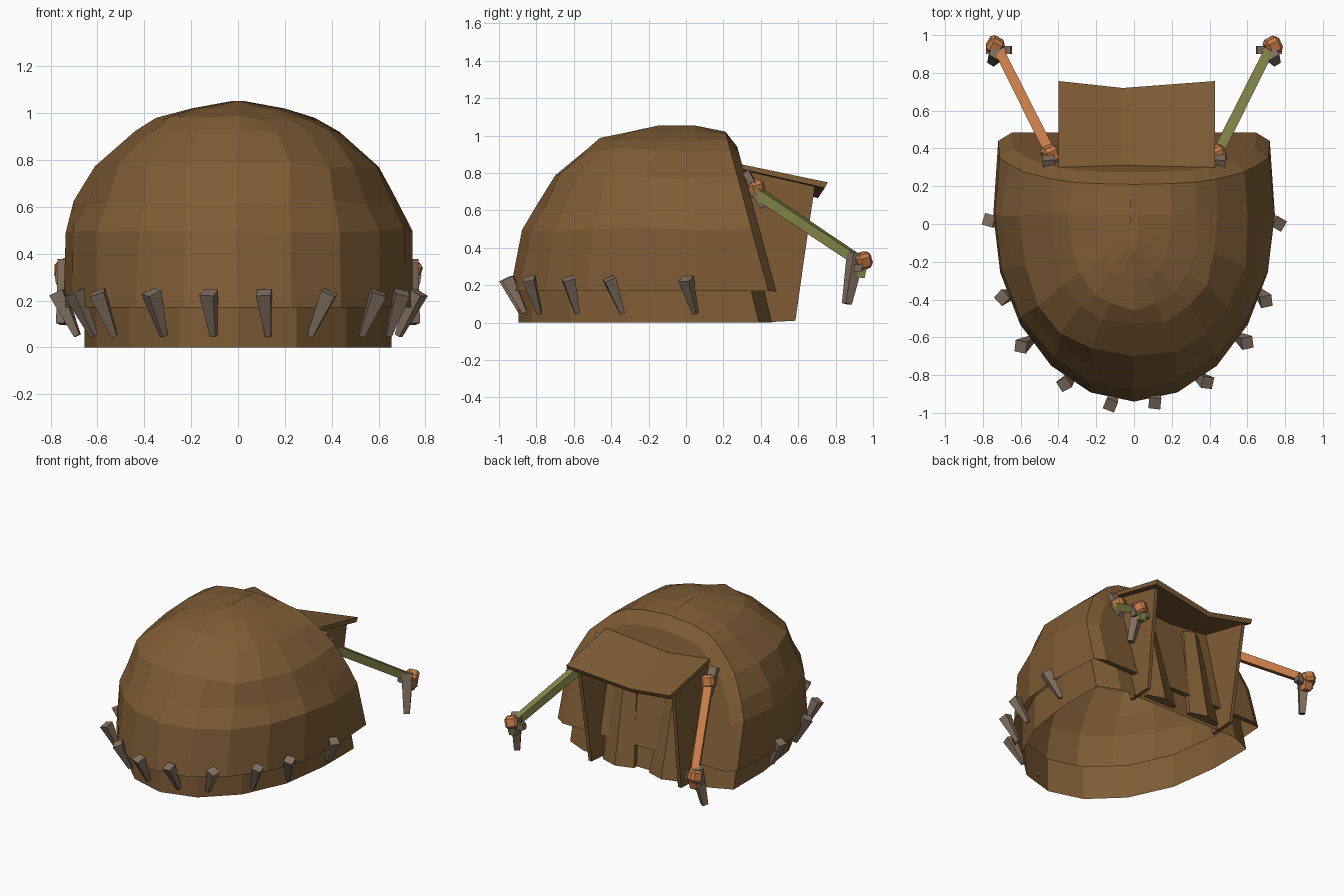
import bpy, bmesh, math, random
from mathutils import Vector, Euler

if "Cube" in bpy.data.objects:
    bpy.data.objects.remove(bpy.data.objects["Cube"])
random.seed(4)


def mat(name, rgb):
    m = bpy.data.materials.new(name)
    m.diffuse_color = (*rgb, 1)
    m.use_nodes = True
    m.node_tree.nodes["Principled BSDF"].inputs["Base Color"].default_value = m.diffuse_color
    return m


HIDE = mat("brown_hide", (0.215, 0.109, 0.037))
WOOD = mat("grey_wood", (0.225, 0.16, 0.118))
ORANGE = mat("orange_rope", (0.56, 0.20, 0.065))
GREEN = mat("green_rope", (0.22, 0.23, 0.065))


def make(name, verts, faces, m):
    me = bpy.data.meshes.new(name)
    bm = bmesh.new()
    vs = [bm.verts.new(v) for v in verts]
    for f in faces:
        bm.faces.new([vs[i] for i in f])
    bmesh.ops.recalc_face_normals(bm, faces=bm.faces)
    bm.to_mesh(me)
    bm.free()
    me.materials.append(m)
    ob = bpy.data.objects.new(name, me)
    bpy.context.collection.objects.link(ob)
    return ob


def loft(name, rings, m, caps=True):
    n = len(rings[0])
    verts = [v for r in rings for v in r]
    faces = [(k * n + i, k * n + (i + 1) % n, (k + 1) * n + (i + 1) % n, (k + 1) * n + i)
             for k in range(len(rings) - 1) for i in range(n)]
    if caps:
        faces += [list(range(n)), list(range((len(rings) - 1) * n, len(rings) * n))]
    return make(name, verts, faces, m)


def beam(name, a, b, ra, rb, m, sides=4, twist=0.0):
    # tapered bar from a to b
    a, b = Vector(a), Vector(b)
    q = (b - a).to_track_quat('Z', 'Y')
    rings = []
    for p, r in ((a, ra), (b, rb)):
        rings.append([p + q @ Vector((r * math.cos(t), r * math.sin(t), 0))
                      for t in (twist + math.pi / 4 + 2 * math.pi * i / sides for i in range(sides))])
    return loft(name, rings, m)


def knot(name, c, r, m, turn):
    # lumpy faceted rope knot
    bm = bmesh.new()
    bmesh.ops.create_cube(bm, size=2 * r)
    bmesh.ops.bevel(bm, geom=list(bm.edges), offset=r * 0.4, segments=1, affect='EDGES')
    rot = Euler((0.3, 0.2, turn)).to_matrix()
    for v in bm.verts:
        v.co = rot @ v.co + Vector(c)
    me = bpy.data.meshes.new(name)
    bm.to_mesh(me)
    bm.free()
    me.materials.append(m)
    bpy.context.collection.objects.link(bpy.data.objects.new(name, me))


def spow(v, p):
    return math.copysign(abs(v) ** p, v)


# Domed hide cover, open below: horseshoe rings with a slanted front
def front_y(z):
    return 0.44 - 0.27 * (z - 0.17)


N, C = 10, 0.05
rows = [(0.17, 0.745, -0.94), (0.5, 0.737, -0.88), (0.62, 0.69, -0.81), (0.78, 0.605, -0.70),
        (0.92, 0.45, -0.535), (0.98, 0.34, -0.45), (1.02, 0.2, -0.30), (1.053, 0.02, -0.15)]
verts, faces = [], []
M = N + 3
for k, (z, w, b) in enumerate(rows):
    p = 1 if k < 3 else 0.85
    zf = min(z, 1.0) + 0.4 * max(0, z - 1.0)
    f = front_y(zf)
    ring = [(0.965 * w, f, zf)]
    for i in range(N + 1):
        t = math.pi * i / N
        j = 0.012 if 0 < k < 6 else 0
        ring.append((w * spow(math.cos(t), p) + random.uniform(-j, j),
                     C - (C - b) * spow(math.sin(t), p) + random.uniform(-j, j),
                     z + random.uniform(-j, j)))
    ring.append((-0.965 * w, f, zf))
    verts += ring
for k in range(len(rows) - 1):
    for i in range(M - 1):
        a = k * M + i
        faces.append((a, a + 1, a + M + 1, a + M))
faces.append(list(range((len(rows) - 1) * M, len(rows) * M)))
# bevelled rim round the front, then the flat front wall
arch = [k * M for k in range(len(rows))] + [k * M + M - 1 for k in reversed(range(len(rows)))]
inner = []
for a in arch:
    x, y, z = verts[a]
    z2 = 0.165 + (z - 0.17) * 0.91
    inner.append(len(verts))
    verts.append((x * 0.90, front_y(z2) + 0.042, z2))
for i in range(len(arch)):
    j = (i + 1) % len(arch)
    faces.append((arch[i], arch[j], inner[j], inner[i]))
faces.append(inner)
make("dome_cover", verts, faces, HIDE)

# Low base wall under the dome, open below
plan = [(0.5, 0.46), (0.655, 0.39)]
plan += [(0.655 * math.cos(math.pi * i / 8), C - 0.945 * math.sin(math.pi * i / 8)) for i in range(9)]
plan += [(-0.655, 0.39), (-0.5, 0.46)]
loft("base_wall", [[(x, y - (0.06 * z / 0.25 if y > 0.1 else 0), z) for x, y in plan]
                   for z in (0, 0.25)], HIDE, caps=False)

# Sagging porch roof
strip = [((-0.40, 0.30, 0.845), (-0.40, 0.757, 0.75)),
         ((-0.06, 0.29, 0.81), (-0.06, 0.72, 0.695)),
         ((0.43, 0.30, 0.845), (0.43, 0.757, 0.75))]
loft("porch_roof", [[a, b, (b[0], b[1] - 0.015, b[2] - 0.03), (a[0], a[1], a[2] - 0.025)]
                    for a, b in strip], HIDE)

for s, side in ((1, "right"), (-1, "left")):
    rope = GREEN if s > 0 else ORANGE
    # Porch side curtain
    prof = [(0.31, 0.82), (0.69, 0.735), (0.64, 0.40), (0.585, 0.01), (0.40, 0.0)]
    loft(side + "_porch_curtain",
         [[(s * (x - 0.03 * (1 - z)), y, z) for y, z in prof] for x in (0.375, 0.40)], HIDE)
    # Door flap, pulled forward at the bottom
    loft(side + "_door_flap",
         [[(s * x0, y, z), (s * (x0 + x1) / 2, y + 0.04, z), (s * x1, y, z),
           (s * x1, y - 0.03, z), (s * x0, y - 0.03, z)]
          for x0, x1, y, z in ((0.06, 0.31, 0.51, 0.01), (0.14, 0.27, 0.35, 0.74))], HIDE)
    # Guy rope with knots and pegs at both ends
    top, end = Vector((s * 0.44, 0.37, 0.70)), Vector((s * 0.725, 0.94, 0.32))
    beam(side + "_guy_rope", top, end, 0.04, 0.036, rope)
    knot(side + "_upper_knot", top + Vector((0, 0.0, 0.02)), 0.044, ORANGE, 0.4)
    knot(side + "_lower_knot", end + Vector((s * 0.01, 0.005, 0.01)), 0.042, ORANGE, 0.5 * s)
    beam(side + "_lower_binding", end + Vector((0, -0.01, -0.08)), end, 0.035, 0.045, rope)
    beam(side + "_upper_peg", (s * 0.46, 0.42, 0.62), (s * 0.45, 0.31, 0.80), 0.028, 0.045, WOOD)
    beam(side + "_rope_peg", (s * 0.75, 0.86, 0.10), (s * 0.72, 0.91, 0.37), 0.028, 0.052, WOOD)
    beam(side + "_cross_peg", (s * 0.65, 0.92, 0.31), (s * 0.78, 0.92, 0.29), 0.03, 0.03, WOOD)

# Pegs around the hem of the dome, each with its own sideways lean
spots = [(-0.77, 0.02, 0.02), (-0.70, -0.39, 0.02), (-0.60, -0.65, 0.02), (-0.37, -0.85, 0.02),
         (-0.125, -0.96, 0.01), (0.11, -0.95, 0.03), (0.39, -0.84, -0.05), (0.60, -0.63, -0.02),
         (0.70, -0.41, 0.03), (0.77, 0.0, 0.05)]
for i, (x, y, lean) in enumerate(spots):
    d = Vector((x, y, 0)).normalized()
    foot = Vector((x, y, 0.05)) - d * 0.085 + Vector((-d.y, d.x, 0)) * lean
    beam("hem_peg_%d" % i, foot, (x, y, 0.235), 0.018, 0.045, WOOD, twist=math.atan2(y, x))
